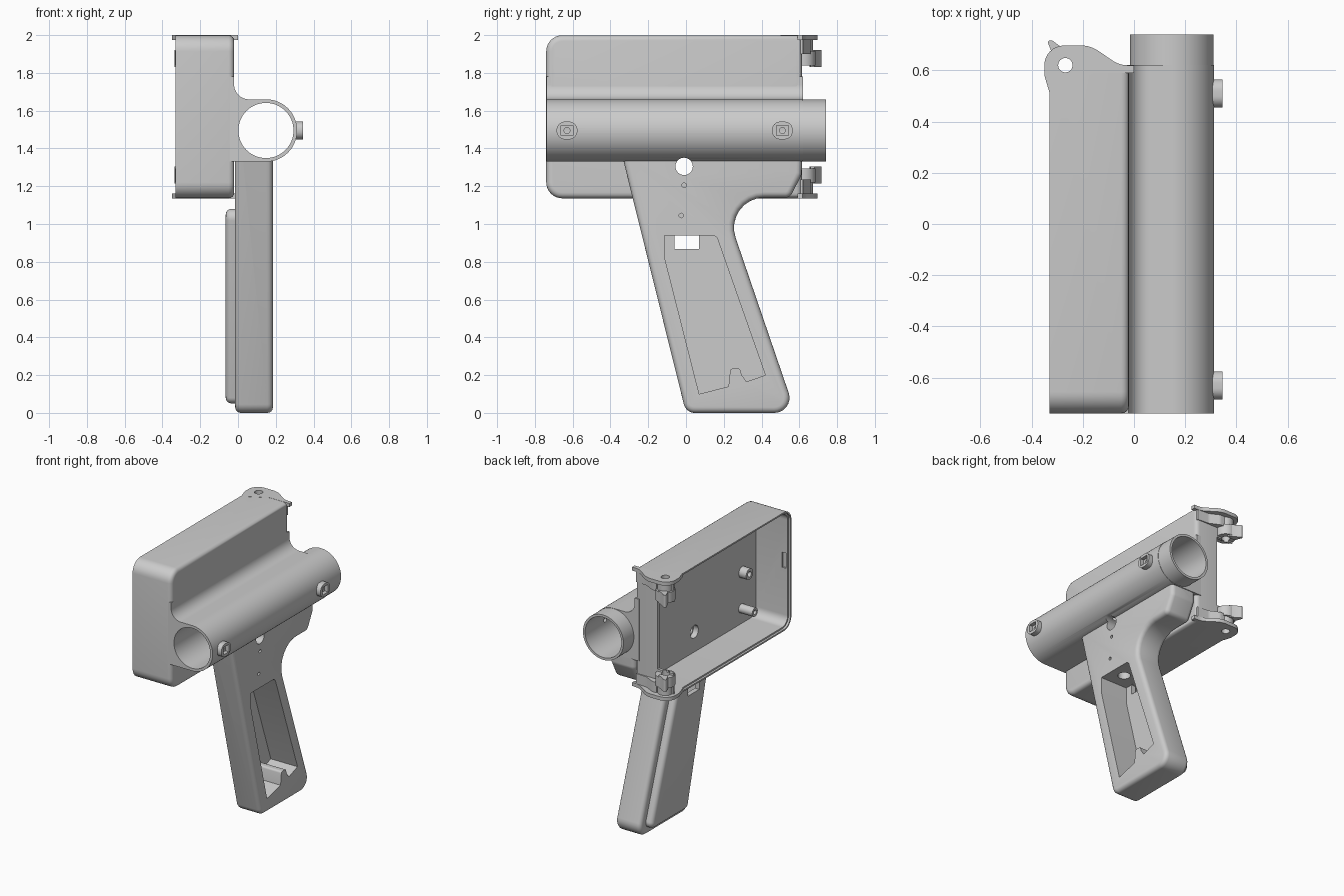
import bpy, bmesh, math
from mathutils import Vector

cube = bpy.data.objects.get("Cube")
if cube:
    bpy.data.objects.remove(cube, do_unlink=True)

grey = bpy.data.materials.new("plain_grey")
grey.use_nodes = True
grey.diffuse_color = (0.6, 0.6, 0.6, 1)
grey.node_tree.nodes["Principled BSDF"].inputs["Base Color"].default_value = (0.6, 0.6, 0.6, 1)


def rounded(corners, steps=8):
    """2D outline; each corner is (u, v) or (u, v, fillet radius)."""
    out = []
    for i, c in enumerate(corners):
        p = Vector(c[:2])
        if len(c) < 3:
            out.append(p)
            continue
        a = (Vector(corners[i - 1][:2]) - p).normalized()
        b = (Vector(corners[(i + 1) % len(corners)][:2]) - p).normalized()
        half = a.angle(b) / 2
        centre = p + (a + b).normalized() * c[2] / math.sin(half)
        start = p + a * c[2] / math.tan(half) - centre
        end = p + b * c[2] / math.tan(half) - centre
        turn = math.atan2(start.x * end.y - start.y * end.x, start.dot(end))
        for k in range(steps + 1):
            t = turn * k / steps
            out.append(centre + Vector((start.x * math.cos(t) - start.y * math.sin(t),
                                        start.x * math.sin(t) + start.y * math.cos(t))))
    return out


def circle(u, v, r, n=32):
    return [Vector((u + r * math.cos(math.tau * k / n), v + r * math.sin(math.tau * k / n)))
            for k in range(n)]


def rect(u0, u1, v0, v1):
    return [Vector(p) for p in ((u0, v0), (u1, v0), (u1, v1), (u0, v1))]


def prism(name, outline, axis, lo, hi, bevel=0, sides=(0, 1)):
    """Extrude an outline along an axis, optionally rounding the end rims."""
    place = {"x": lambda p, t: (t, p.x, p.y),
             "y": lambda p, t: (p.x, t, p.y),
             "z": lambda p, t: (p.x, p.y, t)}[axis]
    bm = bmesh.new()
    low, high = [[bm.verts.new(place(p, t)) for p in outline] for t in (lo, hi)]
    caps = [bm.faces.new(low[::-1]), bm.faces.new(high)]
    n = len(outline)
    for i in range(n):
        j = (i + 1) % n
        bm.faces.new((low[i], low[j], high[j], high[i]))
    if bm.calc_volume(signed=True) < 0:
        bmesh.ops.reverse_faces(bm, faces=bm.faces[:])
    bm.normal_update()
    if bevel:
        edges = [e for s in sides for e in caps[s].edges]
        bmesh.ops.bevel(bm, geom=edges, offset=bevel, segments=4, profile=0.5, affect='EDGES')
    mesh = bpy.data.meshes.new(name)
    bm.to_mesh(mesh)
    bm.free()
    mesh.materials.append(grey)
    obj = bpy.data.objects.new(name, mesh)
    bpy.context.collection.objects.link(obj)
    return obj


cutters = []


def cutter(*args):
    obj = prism("cutter", *args)
    obj.hide_render = True
    cutters.append(obj)
    return obj


def volume(mesh):
    bm = bmesh.new()
    bm.from_mesh(mesh)
    v = bm.calc_volume(signed=True)
    bm.free()
    return v


def cut(obj, *tools):
    """Subtract each tool, keeping the first solver result of plausible volume."""
    for tool in tools:
        before = volume(obj.data)
        mod = obj.modifiers.new("cut", 'BOOLEAN')
        mod.operation, mod.object = 'DIFFERENCE', tool
        for solver in ('MANIFOLD', 'EXACT', 'FLOAT'):
            mod.solver = solver
            graph = bpy.context.evaluated_depsgraph_get()
            graph.update()
            mesh = bpy.data.meshes.new_from_object(obj.evaluated_get(graph))
            if 0.08 * before < volume(mesh) < before * 0.99999:
                obj.data = mesh
                break
            bpy.data.meshes.remove(mesh)
        obj.modifiers.remove(mod)


def case_outline(inset):
    r = 0.085 - inset
    lo, hi = 1.136 + inset, 1.999 - inset
    return rounded([(-0.74 + inset, lo, r), (0.615 - inset, lo),
                    (0.615 - inset, hi), (-0.74 + inset, hi, r)])


TUBE_X, TUBE_Z = 0.148, 1.495
PIN = (-0.268, 0.62)
SEATS = (-0.63, 0.51)

# Shared openings
bore = cutter(circle(TUBE_X, TUBE_Z, 0.146, 64), "y", -1, 1)
pocket = cutter(rounded([(-0.115, 0.94), (0.16, 0.94, 0.03), (0.42, 0.2), (0.32, 0.165),
                         (0.295, 0.2), (0.285, 0.235, 0.015), (0.235, 0.235, 0.015),
                         (0.225, 0.14), (0.07, 0.1), (-0.115, 0.83)], 4), "x", -0.03, 0.4)
window = cutter(rect(-0.06, 0.07, 0.868, 0.939), "x", -0.2, 0.1)
wire_hole = cutter(circle(-0.01, 1.305, 0.046), "x", -0.2, 0.24)
pin_hole = cutter(circle(*PIN, 0.028), "z", 1, 2.2)

# Open case, hollowed, with a rim step and a lowered wall between the hinges
case = prism("case", case_outline(0), "x", -0.33, -0.02, 0.03, (1,))
cut(case, cutter(case_outline(0.022), "x", -0.5, -0.06),
    cutter(case_outline(0.011), "x", -0.6, -0.315),
    cutter(rect(-0.7, -0.2, 1.31, 1.83), "y", 0.5, 0.8),
    cutter(rect(-0.3, -0.27, 1.56, 1.67), "y", -0.73, -0.6),
    wire_hole, pin_hole)

# Barrel housing blended into the case, and the plain rear end of the tube
barrel = prism("barrel", rounded([(-0.055, 1.33), (0.313, 1.33, 0.1645), (0.313, 1.66, 0.1645),
                                  (-0.021, 1.66, 0.08), (-0.021, 1.78), (-0.055, 1.78)], 20),
               "y", -0.739, 0.62)
cut(barrel, bore, wire_hole)
tail = prism("tube_end", circle(TUBE_X, TUBE_Z, 0.163, 64), "y", 0.6, 0.74)
cut(tail, bore)

# Slanted grip and its raised side panel
grip = prism("grip", rounded([(0.0, 0.0, 0.06), (0.58, 0.0, 0.08), (0.19, 1.14, 0.16),
                              (0.55, 1.14, 0.04), (0.612, 1.26, 0.05), (0.618, 1.45),
                              (-0.36, 1.45)]), "x", -0.015, 0.185, 0.03)
cut(grip, bore, pocket, wire_hole,
    cutter(circle(0.085, 0.0, 0.042), "z", 0.9, 1.29),
    cutter(circle(-0.01, 1.205, 0.012, 16), "x", 0.14, 0.3),
    cutter(circle(-0.025, 1.045, 0.012, 16), "x", 0.14, 0.3))
panel = prism("grip_panel", rounded([(0.06, 0.05, 0.04), (0.5, 0.05, 0.04), (0.2, 0.93, 0.1),
                                     (0.17, 1.08, 0.05), (-0.2, 1.08, 0.05)]),
              "x", -0.065, 0.03, 0.03, (0,))
cut(panel, pocket, window)

# Oval screw seats on the barrel
for y in SEATS:
    nut_slot = cutter(rect(y - 0.032, y + 0.032, TUBE_Z - 0.027, TUBE_Z + 0.027),
                      "x", 0.318, 0.5)
    screw_hole = cutter(circle(y, TUBE_Z, 0.016, 16), "x", 0.2, 0.5)
    oval = rounded([(y + a * 0.055, TUBE_Z + b * 0.047, 0.044)
                    for a, b in ((-1, -1), (1, -1), (1, 1), (-1, 1))])
    seat = prism("screw_seat", oval, "x", 0.28, 0.345)
    cut(seat, bore, nut_slot, screw_hole)
    cut(barrel, screw_hole)

# Hinges: flared cap, neck, web, lower knuckle and horn, all round one pin hole
for end in ("top", "bottom"):
    def span(a, b):
        return (a, b) if end == "top" else (3.135 - b, 3.135 - a)
    cap = prism("hinge_cap_" + end,
                rounded([(-0.326, 0.5), (-0.16, 0.59), (0.0, 0.59), (0.0, 0.618),
                         (-0.06, 0.622, 0.1), (-0.17, 0.697, 0.12),
                         (-0.35, 0.697, 0.077), (-0.35, 0.58, 0.06)]), "z", *span(1.974, 2.0))
    neck = prism("hinge_neck_" + end, circle(*PIN, 0.052), "z", *span(1.88, 1.985))
    knuckle = prism("hinge_knuckle_" + end, circle(*PIN, 0.066), "z", *span(1.84, 1.915))
    prism("hinge_web_" + end,
          rounded([(-0.225, 0.6), (-0.03, 0.6), (-0.03, 0.619), (-0.12, 0.625, 0.05),
                   (-0.19, 0.66, 0.05), (-0.225, 0.66)]), "z", *span(1.9, 1.984))
    prism("hinge_horn_" + end,
          rounded([(-0.315, 0.655), (-0.25, 0.66), (-0.255, 0.68), (-0.29, 0.695),
                   (-0.32, 0.717, 0.01), (-0.34, 0.717, 0.008)], 4), "z", *span(1.83, 1.92))
    for part in (cap, neck, knuckle):
        cut(part, pin_hole)

# Mounting posts on the case floor
for y, z, r, tip in ((-0.56, 1.53, 0.04, -0.12), (-0.55, 1.27, 0.032, -0.17),
                     (-0.62, 1.87, 0.036, -0.12)):
    post = prism("mounting_post", circle(y, z, r), "x", tip, -0.055)
    cut(post, cutter(circle(y, z, r * 0.5), "x", -0.3, -0.075))

# Remove the cutters and smooth the curved surfaces
for obj in cutters:
    bpy.data.objects.remove(obj, do_unlink=True)
bpy.ops.object.select_all(action='DESELECT')
for obj in bpy.context.collection.objects:
    if obj.type == 'MESH' and grey.name in obj.data.materials:
        obj.select_set(True)
        bpy.context.view_layer.objects.active = obj
bpy.ops.object.shade_smooth_by_angle(angle=math.radians(35))
